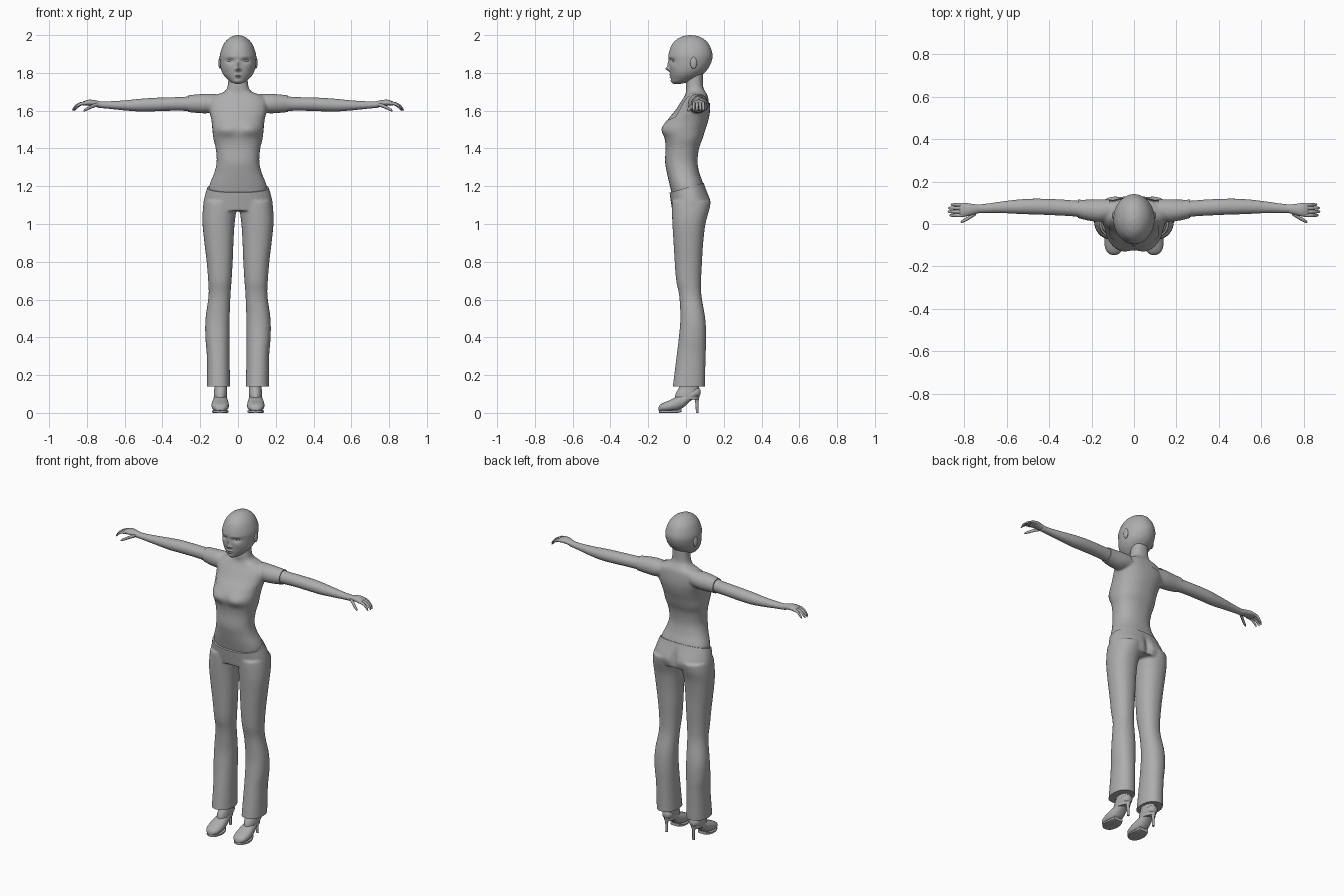
import bpy, bmesh, math
from mathutils import Vector, Matrix

grey = bpy.data.materials.new("neutral_grey")
grey.diffuse_color = (0.42, 0.42, 0.42, 1)


def finish(name, bm):
    bmesh.ops.recalc_face_normals(bm, faces=bm.faces)
    me = bpy.data.meshes.new(name)
    bm.to_mesh(me)
    bm.free()
    me.materials.append(grey)
    ob = bpy.data.objects.new(name, me)
    bpy.context.collection.objects.link(ob)
    return ob


def resample(rows, sub):
    """Smooth spline through the section rows."""
    out = []
    for i in range(len(rows) - 1):
        a, b, c, d = (rows[min(max(i + k, 0), len(rows) - 1)] for k in (-1, 0, 1, 2))
        for s in range(sub):
            t = s / sub
            out.append([0.5 * (2 * q + (r - p) * t + (2 * p - 5 * q + 4 * r - w) * t * t
                               + (3 * q - p - 3 * r + w) * t ** 3)
                        for p, q, r, w in zip(a, b, c, d)])
    return out + [list(rows[-1])]


def loft(name, rows, axis='z', n=32, sub=4, p=2.0, grow=0.0, mirror=False):
    """Rows are (station, centre, half width, low, high) of rounded sections."""
    bm = bmesh.new()
    for sx in ((1, -1) if mirror else (1,)):
        rings = []
        for t, c, hw, lo, hi in resample(rows, sub):
            ring = []
            for k in range(n):
                u = 2 * math.pi * k / n
                cu, su = math.cos(u), math.sin(u)
                a = c + (hw + grow) * math.copysign(abs(cu) ** (2 / p), cu)
                b = (lo + hi) / 2 + ((hi - lo) / 2 + grow) * math.copysign(abs(su) ** (2 / p), su)
                x, y, z = {'z': (a, b, t), 'x': (t, b, a), 'y': (a, t, b)}[axis]
                ring.append(bm.verts.new((x * sx, y, z)))
            rings.append(ring)
        for r, q in zip(rings, rings[1:]):
            for k in range(n):
                bm.faces.new((r[k], r[(k + 1) % n], q[(k + 1) % n], q[k]))
        bm.faces.new(rings[0])
        bm.faces.new(rings[-1])
    return finish(name, bm)


def balls(name, centre, size):
    bm = bmesh.new()
    for sx in (1, -1):
        m = Matrix.Translation((centre[0] * sx, centre[1], centre[2])) @ Matrix.Diagonal((*size, 1))
        bmesh.ops.create_uvsphere(bm, u_segments=24, v_segments=16, radius=1, matrix=m)
    return finish(name, bm)


def join(name, parts):
    bm = bmesh.new()
    for ob in parts:
        bm.from_mesh(ob.data)
        bpy.data.objects.remove(ob)
    return finish(name, bm)


def fuse(name, parts, voxel, smooth=6):
    """Blend overlapping parts into one continuous surface."""
    ob = join(name + "_base", parts)
    m = ob.modifiers.new("blend", 'REMESH')
    m.mode, m.voxel_size = 'VOXEL', voxel
    s = ob.modifiers.new("soften", 'SMOOTH')
    s.factor, s.iterations = 0.5, smooth
    dg = bpy.context.evaluated_depsgraph_get()
    me = bpy.data.meshes.new_from_object(ob.evaluated_get(dg))
    bm = bmesh.new()
    bm.from_mesh(me)
    bpy.data.objects.remove(ob)
    return finish(name, bm)


def sculpt(ob, bumps, side):
    """Soft mirrored pushes in y on the front (-1) or back (1)."""
    for v in ob.data.vertices:
        if (v.co.y - 0.015) * side > 0:
            x, z = abs(v.co.x), v.co.z
            v.co.y += sum(dy * math.exp(-((x - cx) / sx) ** 2 - ((z - cz) / sz) ** 2)
                          for cx, cz, sx, sz, dy in bumps)


def cut(ob, planes, fill=True):
    """Trim away everything on the outer side of each plane."""
    bm = bmesh.new()
    bm.from_mesh(ob.data)
    for co, no in planes:
        bmesh.ops.bisect_plane(bm, geom=bm.verts[:] + bm.edges[:] + bm.faces[:],
                               plane_co=co, plane_no=no, clear_outer=True)
    if fill:
        bmesh.ops.holes_fill(bm, edges=[e for e in bm.edges if e.is_boundary], sides=0)
    bm.to_mesh(ob.data)
    bm.free()


# Torso, neck and arms
TORSO = [(1.12, 0, .150, -.06, .08), (1.20, 0, .148, -.080, .088), (1.27, 0, .121, -.096, .066),
         (1.33, 0, .108, -.106, .056), (1.40, 0, .113, -.103, .064), (1.45, 0, .125, -.108, .082),
         (1.50, 0, .131, -.122, .098), (1.55, 0, .136, -.098, .114), (1.60, 0, .148, -.058, .122),
         (1.65, 0, .152, -.025, .120), (1.68, 0, .125, -.006, .114), (1.70, 0, .074, .0, .103),
         (1.73, 0, .055, .0, .09), (1.80, 0, .05, .005, .09)]
SLEEVE = [(.10, 1.643, .040, .03, .11), (.16, 1.638, .047, .015, .112), (.22, 1.637, .044, .022, .11),
          (.26, 1.637, .040, .032, .11), (.29, 1.636, .037, .036, .112)]
FOREARM = [(.36, 1.635, .036, .04, .117), (.45, 1.632, .036, .044, .12), (.52, 1.629, .034, .046, .118),
           (.60, 1.628, .027, .05, .11), (.70, 1.630, .019, .052, .096), (.75, 1.633, .018, .05, .093)]
BUST = [(.07, 1.50, .05, .035, -.010), (0, 1.50, .03, .03, .004)]
body = fuse("body_skin", [loft("torso", TORSO, p=2.3),
                          loft("arms", SLEEVE + FOREARM, 'x', mirror=True)], .006)
sculpt(body, BUST, -1)

# Shirt with short sleeves and a wide neckline
shirt = fuse("shirt", [loft("shirt_torso", TORSO, p=2.3, grow=.005),
                       loft("sleeves", SLEEVE, 'x', grow=.005, mirror=True)], .006)
sculpt(shirt, BUST, -1)
cut(shirt, [((.265, 0, 0), (1, 0, 0)), ((-.265, 0, 0), (-1, 0, 0))])
bm = bmesh.new()
bm.from_mesh(shirt.data)
neck_co, neck_no = Vector((0, -.12, 1.54)), Vector((0, -.10, .24))
for co, no in ((neck_co, neck_no), ((.115, 0, 0), (1, 0, 0)), ((-.115, 0, 0), (1, 0, 0))):
    bmesh.ops.bisect_plane(bm, geom=bm.verts[:] + bm.edges[:] + bm.faces[:], plane_co=co, plane_no=no)
gone = [f for f in bm.faces if abs(f.calc_center_median().x) < .115
        and (f.calc_center_median() - neck_co).dot(neck_no) > 0]
bmesh.ops.delete(bm, geom=gone, context='FACES')
bm.to_mesh(shirt.data)
bm.free()

# Trousers
hips = loft("hips", [(1.26, 0, .135, -.09, .08), (1.20, 0, .160, -.090, .101), (1.15, 0, .176, -.085, .120),
                     (1.11, 0, .184, -.079, .129), (1.07, 0, .186, -.073, .120)], p=2.2)
legs = loft("legs", [(1.12, .093, .087, -.075, .125), (1.07, .098, .089, -.075, .121),
                     (1.00, .103, .085, -.072, .103), (.90, .101, .077, -.066, .091),
                     (.80, .097, .069, -.06, .085), (.70, .096, .062, -.052, .08),
                     (.62, .098, .058, -.036, .082), (.50, .108, .064, -.030, .102),
                     (.40, .109, .064, -.038, .107), (.30, .105, .060, -.050, .104),
                     (.14, .103, .062, -.070, .10), (.11, .103, .062, -.072, .10)],
            p=2.2, mirror=True)
trousers = fuse("trousers", [hips, legs], .007)
sculpt(trousers, [(0, 1.12, .02, .05, -.016), (.085, 1.12, .05, .04, .006)], 1)
cut(trousers, [((0, 0, .14), (0, 0, -1)), ((0, -.09, 1.165), (0, -.055, .19))])

# Head with sculpted face
head = loft("head", [(1.742, 0, .012, -.066, -.03), (1.75, 0, .035, -.073, .01), (1.765, 0, .055, -.078, .05),
                     (1.79, 0, .077, -.083, .085), (1.82, 0, .090, -.087, .115), (1.86, 0, .096, -.090, .135),
                     (1.90, 0, .095, -.092, .140), (1.95, 0, .077, -.074, .122), (1.98, 0, .052, -.045, .093),
                     (1.995, 0, .027, -.012, .06), (2.0, 0, .004, .018, .026)], n=112, sub=7)
sculpt(head, [(0, 1.821, .011, .011, -.019), (0, 1.843, .008, .02, -.009), (.014, 1.818, .006, .006, -.005),
              (.041, 1.864, .02, .012, .011), (.036, 1.884, .026, .008, -.003), (.055, 1.83, .02, .02, -.003),
              (0, 1.789, .018, .005, -.007), (0, 1.777, .014, .005, -.007), (0, 1.783, .02, .002, .003),
              (0, 1.757, .018, .009, -.005)], -1)
balls("eyes", (.041, -.058, 1.864), (.018, .014, .008))
balls("ears", (.094, .04, 1.853), (.010, .018, .031))

# Hands: palm, fingers and thumb
hand = [loft("palm", [(.73, 1.633, .016, .052, .092), (.76, 1.639, .017, .044, .094),
                      (.79, 1.642, .016, .036, .099), (.815, 1.639, .012, .034, .099),
                      (.825, 1.637, .006, .04, .095)], 'x', n=20, mirror=True)]


def digit(points, r):
    rows = [(x, z, r * k, y - r * k, y + r * k) for (x, y, z), k in zip(points, (1, 1, .9, .7, .2))]
    return loft("digit", rows, 'x', n=12, sub=3, mirror=True)


for y, reach in ((.091, -.012), (.075, 0), (.058, .002), (.041, -.006)):
    hand.append(digit([(.80, y, 1.640), (.835 + reach / 2, y, 1.636), (.857 + reach, y, 1.624),
                       (.872 + reach, y, 1.608), (.877 + reach, y, 1.601)], .0085))
hand.append(digit([(.745, .052, 1.632), (.77, .036, 1.624), (.79, .023, 1.614),
                   (.812, .012, 1.603), (.818, .009, 1.600)], .010))
join("hands", hand)

# Ankles
loft("ankles", [(.07, .093, .034, -.06, .066), (.10, .093, .035, -.055, .070), (.14, .091, .034, -.035, .068),
                (.20, .095, .034, -.025, .068)], n=24, mirror=True)

# High heeled shoes
loft("shoes", [(-.146, .094, .008, .014, .024), (-.14, .094, .024, .010, .040), (-.12, .094, .040, .008, .053),
               (-.085, .094, .046, .008, .068), (-.05, .094, .044, .012, .085), (-.015, .093, .038, .028, .098),
               (.02, .093, .034, .060, .115), (.05, .093, .032, .080, .130), (.07, .093, .022, .088, .130),
               (.077, .093, .008, .10, .12)], 'y', n=24, p=2.3, mirror=True)
loft("soles", [(-.142, .094, .010, 0, .014), (-.13, .094, .032, 0, .014), (-.09, .094, .045, 0, .014),
               (-.05, .094, .040, 0, .016), (-.025, .094, .030, .004, .026)], 'y', n=16, p=5, mirror=True)
loft("heels", [(0, .093, .008, .052, .066), (.05, .093, .008, .050, .066), (.08, .093, .014, .042, .070),
               (.10, .093, .020, .032, .074)], n=16, mirror=True)

# Smooth shading with crisp hems
bpy.ops.object.select_all(action='DESELECT')
for ob in bpy.context.scene.objects:
    ob.select_set(True)
bpy.context.view_layer.objects.active = head
bpy.ops.object.shade_smooth_by_angle(angle=math.radians(40))
